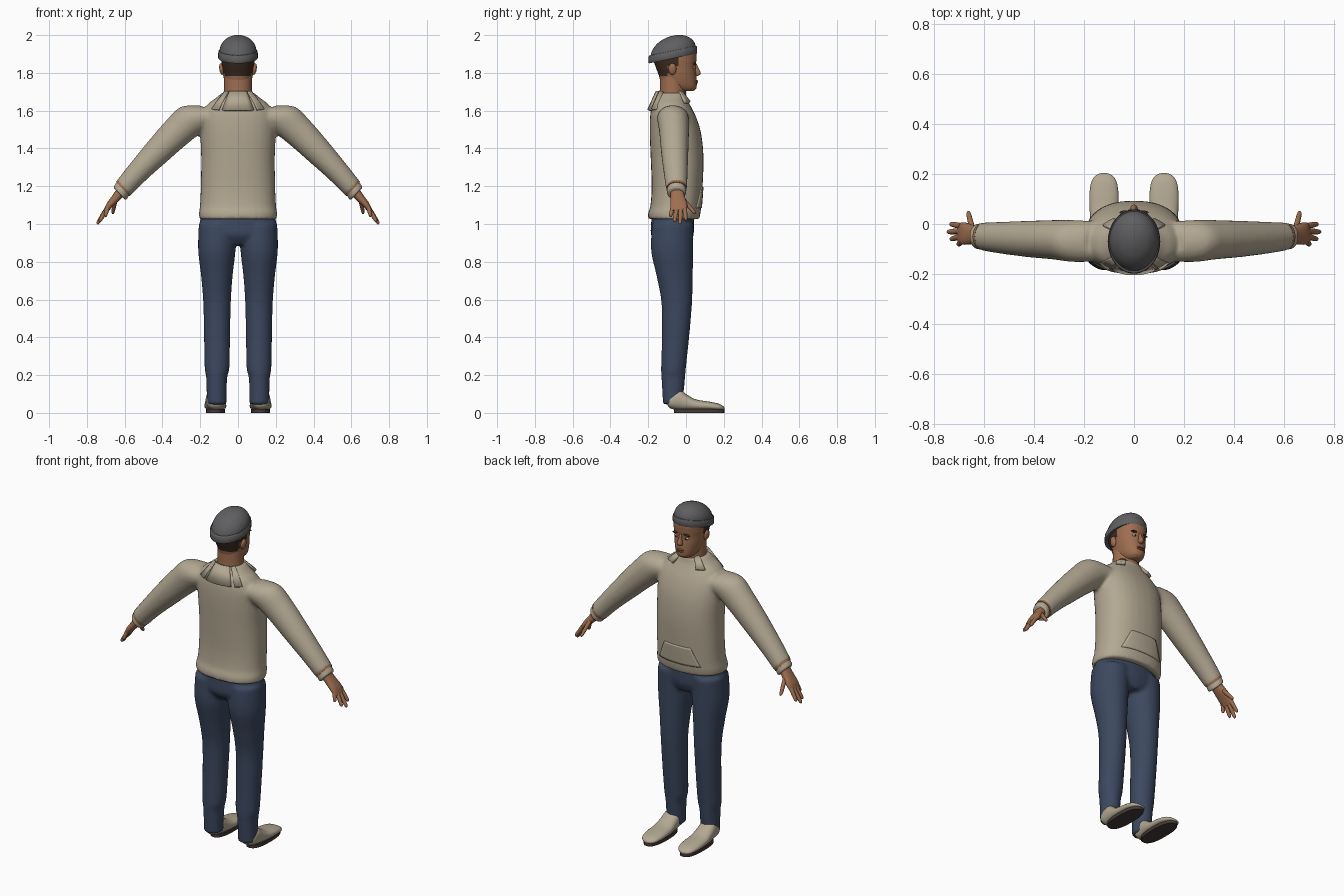
import bpy, bmesh, math
from mathutils import Vector, Matrix

cube = bpy.data.objects.get("Cube")
if cube:
    bpy.data.objects.remove(cube)


def material(name, r, g, b):
    m = bpy.data.materials.new(name)
    m.use_nodes = True
    m.diffuse_color = (r, g, b, 1)
    bsdf = next(n for n in m.node_tree.nodes if n.type == 'BSDF_PRINCIPLED')
    bsdf.inputs["Base Color"].default_value = (r, g, b, 1)
    bsdf.inputs["Roughness"].default_value = 0.8
    return m


WOOL = material("beige wool", .45, .39, .29)
DENIM = material("blue denim", .045, .065, .115)
SKIN = material("skin", .34, .155, .08)
HAIR = material("dark brown hair", .045, .024, .014)
GREY = material("grey knit", .115, .115, .12)
SOLE = material("dark sole", .055, .042, .038)
WHITE = material("eye white", .6, .55, .5)
LIP = material("lip", .24, .09, .06)
X, Y, Z = Vector((1, 0, 0)), Vector((0, 1, 0)), Vector((0, 0, 1))


def col(z, rx, y0, y1, x=0):
    """Horizontal ring given by its height, half width and depth range."""
    return (x, (y0 + y1) / 2, z, rx, (y1 - y0) / 2)


def loft(bm, rows, u=X, v=Y, side=1, sides=32, steps=4, n=2.0):
    """Smooth tube through rows of (x, y, z, u radius, v radius)."""
    u = Vector((u.x * side, u.y, u.z))
    rows = [Vector((r[0] * side, *r[1:])) for r in rows]
    path = []
    for i in range(len(rows) - 1):
        b, c = rows[i], rows[i + 1]
        a = rows[i - 1] if i else b
        d = rows[min(i + 2, len(rows) - 1)]
        for k in range(steps):
            t = k / steps
            path.append(b + (c - a) * (t / 2) + (a * 2 - b * 5 + c * 4 - d) * (t * t / 2)
                        + (b * 3 - a - c * 3 + d) * (t ** 3 / 2))
    path.append(rows[-1])
    rings = []
    for p in path:
        ring = []
        for k in range(sides):
            t = math.tau * k / sides
            c, s = math.cos(t), math.sin(t)
            c, s = (math.copysign(abs(q) ** (2 / n), q) for q in (c, s))
            ring.append(bm.verts.new(Vector(p[:3]) + u * (c * p[3]) + v * (s * p[4])))
        rings.append(ring)
    for r, q in zip(rings, rings[1:]):
        for k in range(sides):
            j = (k + 1) % sides
            bm.faces.new((r[k], r[j], q[j], q[k]))
    bm.faces.new(rings[0])
    bm.faces.new(rings[-1])


def ball(bm, centre, radii, tilt=0):
    m = Matrix.Translation(centre) @ Matrix.Rotation(tilt, 4, 'Y') @ Matrix.Diagonal((*radii, 1))
    bmesh.ops.create_uvsphere(bm, u_segments=16, v_segments=10, radius=1, matrix=m)


def finish(name, bm, mats, rule=None, fuse=0):
    bmesh.ops.recalc_face_normals(bm, faces=bm.faces)
    for f in bm.faces:
        f.smooth = True
        if rule:
            f.material_index = rule(f.calc_center_median())
    me = bpy.data.meshes.new(name)
    bm.to_mesh(me)
    bm.free()
    for m in mats:
        me.materials.append(m)
    me.set_sharp_from_angle(angle=math.radians(45))
    ob = bpy.data.objects.new(name, me)
    bpy.context.collection.objects.link(ob)
    if fuse:  # merge overlapping tubes into one soft surface
        mod = ob.modifiers.new("fuse", 'REMESH')
        mod.mode, mod.voxel_size, mod.use_smooth_shade = 'VOXEL', fuse, True
        mod = ob.modifiers.new("soften", 'SMOOTH')
        mod.factor, mod.iterations = .5, 6
    return ob


# Sweater: body and two sleeves fused
bm = bmesh.new()
loft(bm, [col(1.025, .205, -.2, .07), col(1.06, .207, -.2, .077), col(1.1, .201, -.188, .081),
          col(1.2, .197, -.182, .088), col(1.35, .195, -.187, .093), col(1.48, .2, -.192, .08),
          col(1.57, .197, -.19, .052), col(1.63, .165, -.18, .022), col(1.665, .12, -.165, .005),
          col(1.695, .085, -.15, .0)], n=2.3)
SLEEVE_U = Vector((.68, 0, .73))
for s in (1, -1):
    loft(bm, [(.14, -.07, 1.57, .08, .08), (.24, -.068, 1.555, .09, .084),
              (.32, -.063, 1.49, .084, .079), (.42, -.06, 1.39, .074, .073),
              (.53, -.055, 1.275, .061, .064), (.608, -.05, 1.187, .054, .056)],
         SLEEVE_U, side=s)
sweater = finish("sweater", bm, [WOOL], fuse=.01)

# Collar flaps around the neck
bm = bmesh.new()


def flap(a0, a1, rx, ry, low):
    prev = None
    for k in range(7):
        t = math.radians(a0 + (a1 - a0) * k / 6)
        c, s = math.cos(t), math.sin(t)
        pair = (bm.verts.new((.088 * c, -.085 + .075 * s, 1.705)),
                bm.verts.new((rx * c, -.09 + ry * s, low)))
        if prev:
            bm.faces.new((prev[0], prev[1], pair[1], pair[0]))
        prev = pair


flap(-122, -58, .16, .115, 1.605)
for a0, a1, rx, ry, low in ((-52, -34, .17, .12, 1.61), (42, 62, .17, .13, 1.65)):
    flap(a0, a1, rx, ry, low)
    flap(180 - a1, 180 - a0, rx, ry, low)
collar = finish("collar_flaps", bm, [WOOL])
collar.modifiers.new("thickness", 'SOLIDIFY').thickness = .018

# Front pouch pocket laid onto the belly
bm = bmesh.new()
bmesh.ops.create_grid(bm, x_segments=16, y_segments=10, size=1)
for p in bm.verts:
    p.co = (p.co.x * (.11 - .025 * p.co.y), .2, 1.14 + .055 * p.co.y)
pocket = finish("pouch_pocket", bm, [WOOL])
wrap = pocket.modifiers.new("wrap", 'SHRINKWRAP')
wrap.target, wrap.wrap_method, wrap.use_project_y = sweater, 'PROJECT', True
wrap.use_positive_direction, wrap.use_negative_direction = False, True
thick = pocket.modifiers.new("thickness", 'SOLIDIFY')
thick.thickness, thick.offset = .01, 0

# Trousers: hips and two legs fused
bm = bmesh.new()
loft(bm, [col(1.07, .19, -.18, .04), col(1.0, .203, -.185, .042), col(.94, .2, -.185, .04),
          col(.89, .12, -.15, .02)])
for s in (1, -1):
    loft(bm, [col(1.0, .1, -.18, .04, .108), col(.86, .099, -.185, .038, .112),
              col(.72, .083, -.155, .036, .112), col(.58, .073, -.13, .032, .111),
              col(.4, .069, -.128, .017, .111), col(.24, .066, -.132, .0, .111),
              col(.18, .055, -.13, -.005, .113), col(.045, .053, -.122, -.018, .113)], side=s)
finish("trousers", bm, [DENIM], fuse=.01)

for s, label in ((1, "left"), (-1, "right")):
    # Shoe and sole
    bm = bmesh.new()
    loft(bm, [(.12, y, (a + b) / 2, r, (b - a) / 2) for y, a, b, r in (
        (-.102, .05, .07, .02), (-.085, .025, .1, .044), (-.04, .014, .125, .05),
        (0, .012, .1, .053), (.05, .012, .072, .057), (.12, .012, .06, .058),
        (.17, .012, .05, .05), (.195, .015, .037, .032), (.204, .02, .028, .008))],
        X, Z, s, n=2.3)
    finish(label + "_shoe", bm, [WOOL])
    bm = bmesh.new()
    loft(bm, [(.12, .07, z, .05, .134) for z in (0, .02)], side=s, steps=1, n=2.5)
    finish(label + "_sole", bm, [SOLE])

    # Cuff with a thin strip of skin above it
    bm = bmesh.new()
    loft(bm, [(.605, -.05, 1.193, .047, .049), (.623, -.05, 1.166, .048, .05),
              (.628, -.05, 1.16, .04, .042)], SLEEVE_U, side=s)
    finish(label + "_cuff", bm, [WOOL])
    bm = bmesh.new()
    loft(bm, [(.601, -.05, 1.196, .053, .054), (.61, -.05, 1.185, .052, .053)],
         SLEEVE_U, side=s, steps=1)
    finish(label + "_wrist_strip", bm, [SKIN])

    # Hand: palm, four fingers and a thumb
    bm = bmesh.new()
    hand_u = Vector((.78, 0, .62))
    loft(bm, [(.61, -.05, 1.185, .028, .032), (.645, -.043, 1.14, .023, .038),
              (.68, -.038, 1.1, .018, .045), (.7, -.038, 1.068, .011, .04)],
         hand_u, side=s, n=2.4)
    fingers = [((.69, -.07, 1.085), (.704, -.083, 1.04)), ((.694, -.05, 1.08), (.734, -.061, 1.012)),
               ((.695, -.028, 1.08), (.746, -.032, 1.0)), ((.692, -.008, 1.085), (.735, 0, 1.02)),
               ((.648, -.015, 1.13), (.664, .05, 1.055))]
    for base, tip in fingers:
        a, b = Vector(base), Vector(tip)
        v = (b - a).normalized().cross(hand_u).normalized()
        v.y, v.x, v.z = v.y, v.x * s, v.z
        loft(bm, [(*a.lerp(b, t), r, r) for t, r in
                  ((0, .012), (.45, .0115), (.85, .0095), (.97, .006), (1, .002))],
             hand_u, v, s, sides=12)
    finish(label + "_hand", bm, [SKIN])

    # Ear, eye and eyebrow
    bm = bmesh.new()
    ball(bm, (.087 * s, -.072, 1.82), (.012, .021, .031), .15 * s)
    finish(label + "_ear", bm, [SKIN])
    bm = bmesh.new()
    ball(bm, (.034 * s, .043, 1.828), (.014, .007, .007))
    finish(label + "_eye", bm, [WHITE])
    bm = bmesh.new()
    ball(bm, (.033 * s, .048, 1.828), (.006, .004, .006))
    finish(label + "_iris", bm, [HAIR])
    bm = bmesh.new()
    ball(bm, (.036 * s, .046, 1.85), (.022, .008, .006), .12 * s)
    finish(label + "_eyebrow", bm, [HAIR])

# Neck
bm = bmesh.new()
loft(bm, [col(1.64, .082, -.15, .01), col(1.69, .074, -.14, .0), col(1.78, .073, -.138, .0)])
finish("neck", bm, [SKIN])


# Head, with hair on the back and sideburns
def hair_zone(c):
    back = c.y < -.095 and c.z > 1.783
    temple = c.y < -.035 and c.z > 1.835
    return 1 if back or temple else 0


bm = bmesh.new()
loft(bm, [col(1.703, .034, -.04, .036), col(1.718, .052, -.09, .054), col(1.745, .067, -.13, .057),
          col(1.79, .079, -.145, .054), col(1.83, .085, -.16, .051), col(1.87, .089, -.172, .055),
          col(1.91, .088, -.17, .053), col(1.95, .07, -.14, .02)],
     sides=48, steps=6, n=2.2)
finish("head", bm, [SKIN, HAIR], hair_zone)

# Nose and mouth
bm = bmesh.new()
loft(bm, [(0, .048, 1.85, .008, .008), (0, .052, 1.825, .009, .014),
          (0, .057, 1.8, .015, .021), (0, .055, 1.788, .015, .015), (0, .05, 1.782, .006, .005)],
     sides=16)
finish("nose", bm, [SKIN])
bm = bmesh.new()
for z in (1.757, 1.748):
    ball(bm, (0, .054, z), (.023, .009, .006))
finish("lips", bm, [LIP])

# Knitted cap with a turned-up band, tilted back
TILT = Vector((0, .98, .2))
bm = bmesh.new()
loft(bm, [(0, -.068, z, rx, ry) for z, rx, ry in (
    (1.89, .098, .123), (1.925, .097, .12), (1.955, .085, .104), (1.978, .063, .077),
    (1.99, .04, .049), (1.996, .018, .022), (1.997, .002, .002))], X, TILT, sides=40)
finish("cap_dome", bm, [GREY])
bm = bmesh.new()
loft(bm, [(0, -.07, z, rx, ry) for z, rx, ry in (
    (1.876, .1, .126), (1.88, .105, .131), (1.912, .104, .13), (1.917, .099, .125))],
     X, TILT, sides=40, steps=2)
finish("cap_band", bm, [GREY])
